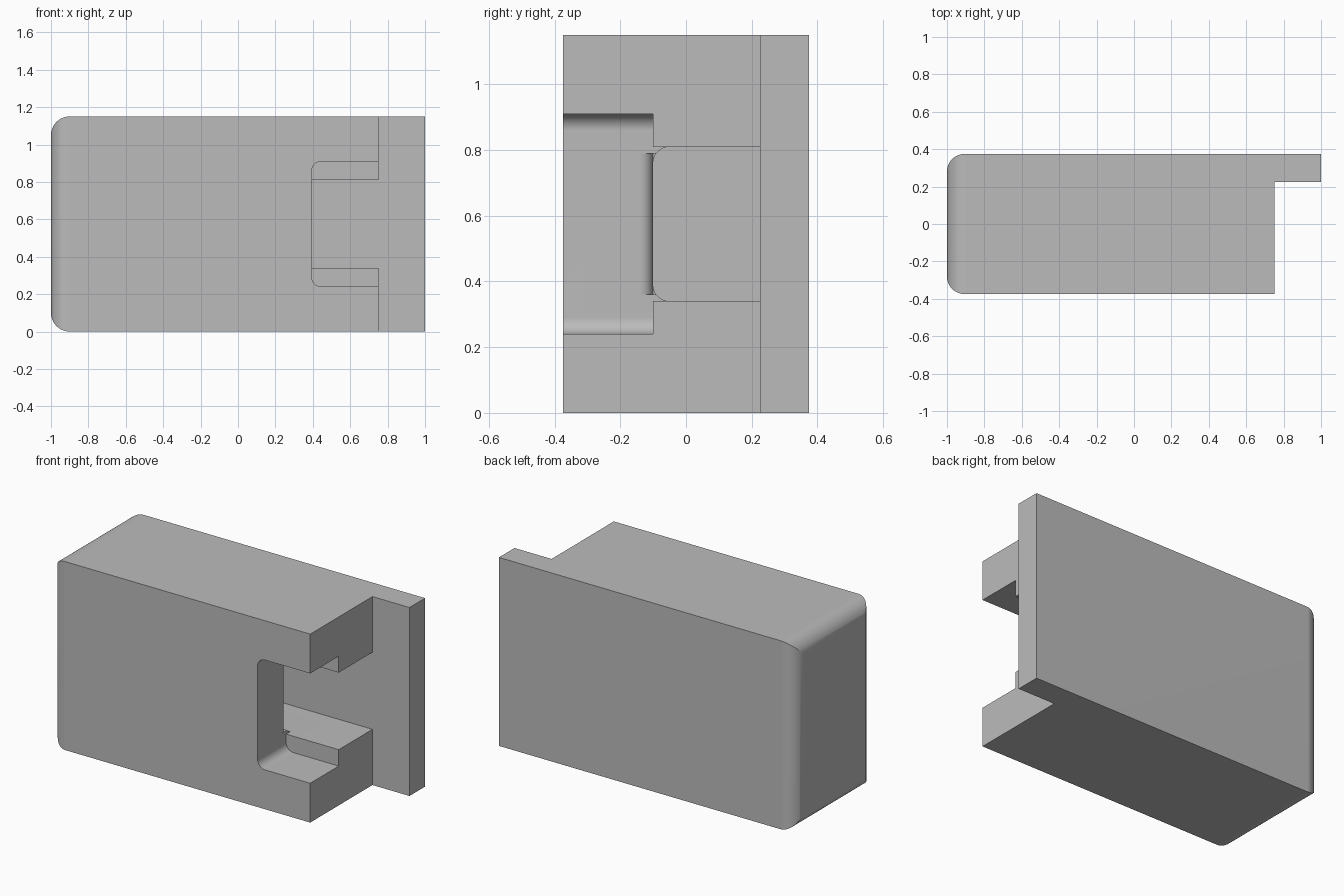
import bpy, bmesh
from math import cos, sin, pi
from mathutils import Vector

cube = bpy.data.objects.get("Cube")
if cube:
    bpy.data.objects.remove(cube, do_unlink=True)

grey = bpy.data.materials.new("light grey plastic")
grey.use_nodes = True
grey.diffuse_color = (0.5, 0.5, 0.5, 1)
grey.node_tree.nodes["Principled BSDF"].inputs["Base Color"].default_value = (0.5, 0.5, 0.5, 1)


def rounded(corners, steps=12):
    """Outline from (u, v, radius) corners, all fillets at right angles."""
    points = []
    for i, (u, v, r) in enumerate(corners):
        here = Vector((u, v))
        if r == 0:
            points.append(here)
            continue
        a = (Vector(corners[i - 1][:2]) - here).normalized() * r
        b = (Vector(corners[(i + 1) % len(corners)][:2]) - here).normalized() * r
        for k in range(steps + 1):
            t = pi / 2 * k / steps
            points.append(here + a * (1 - sin(t)) + b * (1 - cos(t)))
    return points


def prism(name, outline, axis, low, high):
    """Extrude a flat outline along the named axis."""
    place = {"x": lambda u, v, w: (w, u, v),
             "y": lambda u, v, w: (u, w, v),
             "z": lambda u, v, w: (u, v, w)}[axis]
    bm = bmesh.new()
    ends = [[bm.verts.new(place(p[0], p[1], w)) for p in outline] for w in (low, high)]
    for ring in ends:
        bm.faces.new(ring)
    n = len(outline)
    for i in range(n):
        j = (i + 1) % n
        bm.faces.new((ends[0][i], ends[0][j], ends[1][j], ends[1][i]))
    bmesh.ops.recalc_face_normals(bm, faces=bm.faces)
    mesh = bpy.data.meshes.new(name)
    bm.to_mesh(mesh)
    bm.free()
    mesh.materials.append(grey)
    obj = bpy.data.objects.new(name, mesh)
    bpy.context.collection.objects.link(obj)
    return obj


def combine(target, tool, operation):
    mod = target.modifiers.new(tool.name, "BOOLEAN")
    mod.object, mod.operation, mod.solver = tool, operation, "EXACT"
    bpy.context.view_layer.objects.active = target
    bpy.ops.object.modifier_apply(modifier=mod.name)
    bpy.data.objects.remove(tool, do_unlink=True)


# Block with rear flange, rounded on its closed end in plan and elevation
housing = prism("housing", rounded([
    (-1, -0.375, 0.095), (0.75, -0.375, 0), (0.75, 0.225, 0),
    (1, 0.225, 0), (1, 0.375, 0), (-1, 0.375, 0.095)]), "z", -0.1, 1.3)
elevation = prism("elevation", rounded([
    (-1, 0, 0.1), (1.2, 0, 0), (1.2, 1.15, 0), (-1, 1.15, 0.1)]), "y", -0.6, 0.6)
combine(housing, elevation, "INTERSECT")

# Wide front notch
combine(housing, prism("front_notch", rounded([
    (0.395, 0.24, 0.05), (1.2, 0.24, 0), (1.2, 0.91, 0), (0.395, 0.91, 0.05)]),
    "y", -0.6, -0.1), "DIFFERENCE")

# Narrower channel down to the flange
combine(housing, prism("channel", [
    (0.395, 0.34), (1.2, 0.34), (1.2, 0.81), (0.395, 0.81)],
    "y", -0.2, 0.225), "DIFFERENCE")

# Deep pocket continuing under the front wall
combine(housing, prism("pocket", rounded([
    (-0.1, 0.34, 0.05), (0.225, 0.34, 0), (0.225, 0.81, 0), (-0.1, 0.81, 0.05)]),
    "x", -0.8, 0.5), "DIFFERENCE")

# Rounded lip at the pocket mouth
lip = [(0.355 + 0.04 * sin(pi / 2 * k / 8), -0.14 + 0.04 * cos(pi / 2 * k / 8))
       for k in range(9)]
lip += [(0.45, -0.14), (0.45, -0.05), (0.355, -0.05)]
combine(housing, prism("lip", lip, "z", 0.36, 0.79), "DIFFERENCE")

# Smooth rounds, crisp edges
bpy.ops.object.select_all(action="DESELECT")
housing.select_set(True)
bpy.context.view_layer.objects.active = housing
bpy.ops.object.shade_smooth_by_angle(angle=pi / 6)
weighted = housing.modifiers.new("flat_normals", "WEIGHTED_NORMAL")
weighted.keep_sharp = True
